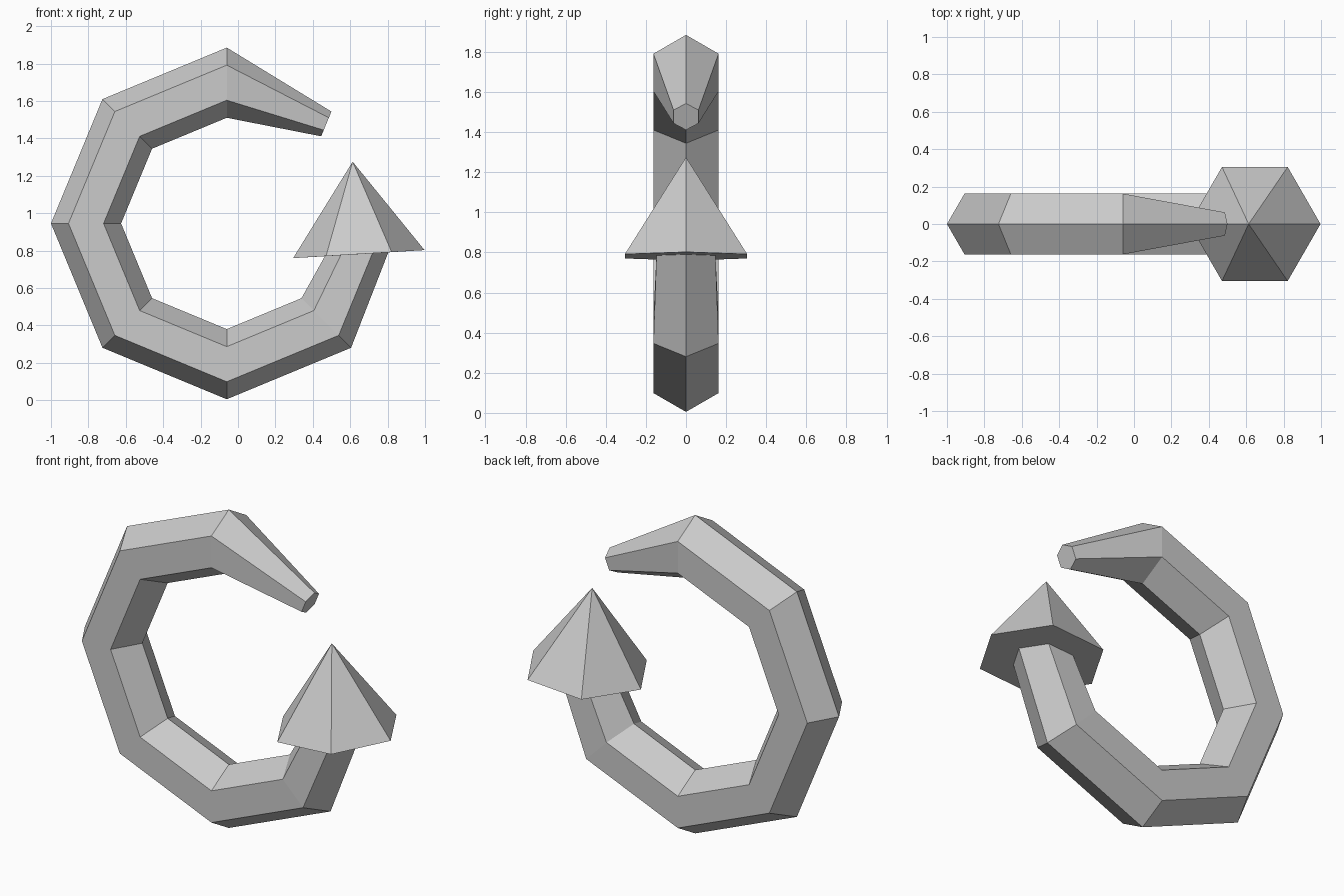
import bpy, bmesh
from math import sin, cos, radians
from mathutils import Vector

if "Cube" in bpy.data.objects:
    bpy.data.objects.remove(bpy.data.objects["Cube"])

CX, CZ = -0.06, 0.945   # centre of the ring
R = 0.7525              # ring radius to the tube centre


def hexagon(x, z, angle, r):
    """Six points around (x, z); the first corner points along angle in the xz plane."""
    a = radians(angle)
    pts = []
    for k in range(6):
        t = radians(60 * k)
        pts.append(Vector((x + r * cos(t) * cos(a), r * sin(t), z + r * cos(t) * sin(a))))
    return pts


def ring_section(place, angle, r):
    p = radians(place)
    return hexagon(CX + R * cos(p), CZ + R * sin(p), angle, r)


def loft(name, sections, cap_start=False, apex=None):
    bm = bmesh.new()
    loops = [[bm.verts.new(p) for p in s] for s in sections]
    for a, b in zip(loops, loops[1:]):
        for k in range(6):
            n = (k + 1) % 6
            bm.faces.new((a[k], a[n], b[n], b[k]))
    if cap_start:
        bm.faces.new(loops[0])
    if apex:
        top = bm.verts.new(apex)
        for k in range(6):
            bm.faces.new((loops[-1][k], loops[-1][(k + 1) % 6], top))
    bmesh.ops.recalc_face_normals(bm, faces=bm.faces)
    mesh = bpy.data.meshes.new(name)
    bm.to_mesh(mesh)
    bm.free()
    obj = bpy.data.objects.new(name, mesh)
    bpy.context.collection.objects.link(obj)
    return obj


# Shared neck where the tube meets the underside of the arrow head
neck = hexagon(0.634, 0.78, 3.5, 0.17)

# Curled tube: narrow tip, octagonal bends, neck; plus the pointed head
tube = [ring_section(45, 67.5, 0.0716)]
tube += [ring_section(a, a, 0.1875) for a in range(90, 316, 45)]
tube.append([p.copy() for p in hexagon(0.634, 0.78, 3.5, 0.17)])
curled_tube = loft("curled_tube", tube, cap_start=True)

# Arrow head: flat underside ring flaring out from the neck, then six sides to the apex
arrow_head = loft("arrow_head", [neck, hexagon(0.646, 0.781, 3.5, 0.352)], apex=(0.613, 0, 1.275))

# The underside ring must face away from the apex
bm = bmesh.new()
bm.from_mesh(arrow_head.data)
bm.normal_update()
for f in bm.faces:
    outward = f.calc_center_median() - Vector((0.63, 0, 0.95))
    if f.normal.dot(outward) < 0:
        f.normal_flip()
bm.to_mesh(arrow_head.data)
bm.free()
